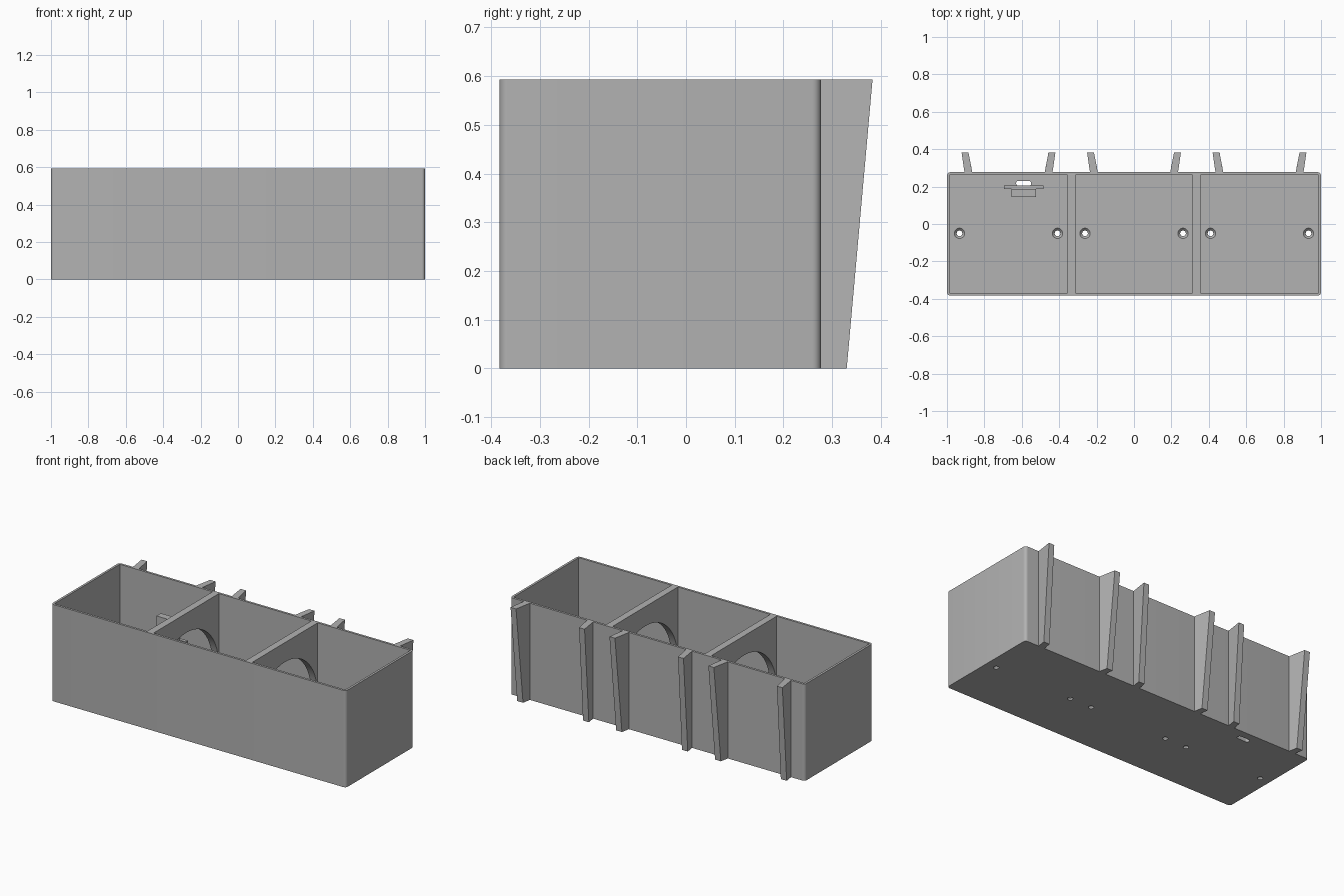
import bpy, bmesh, math
from mathutils import Vector

if "Cube" in bpy.data.objects:
    bpy.data.objects.remove(bpy.data.objects["Cube"])

H = 0.593                    # overall height
Y0, Y1 = -0.383, 0.277       # tray front and back
WALL, FLOOR = 0.014, 0.025

grey = bpy.data.materials.new("plain grey")
grey.diffuse_color = (0.445, 0.445, 0.445, 1)
grey.use_nodes = True
grey.node_tree.nodes["Principled BSDF"].inputs["Base Color"].default_value = grey.diffuse_color


def prism(name, pts, direction):
    """Extrude a closed outline of 3D points along a vector."""
    bm = bmesh.new()
    face = bm.faces.new([bm.verts.new(p) for p in pts])
    ext = bmesh.ops.extrude_face_region(bm, geom=[face])
    moved = [v for v in ext["geom"] if isinstance(v, bmesh.types.BMVert)]
    bmesh.ops.translate(bm, verts=moved, vec=Vector(direction))
    bmesh.ops.recalc_face_normals(bm, faces=bm.faces[:])
    me = bpy.data.meshes.new(name)
    bm.to_mesh(me)
    bm.free()
    me.materials.append(grey)
    ob = bpy.data.objects.new(name, me)
    bpy.context.collection.objects.link(ob)
    return ob


def box(name, x0, x1, y0, y1, z0, z1):
    return prism(name, [(x0, y0, z0), (x1, y0, z0), (x1, y1, z0), (x0, y1, z0)], (0, 0, z1 - z0))


def rounded_outline(x0, x1, y0, y1, r, z, steps=6):
    pts = []
    corners = [(x1 - r, y1 - r), (x0 + r, y1 - r), (x0 + r, y0 + r), (x1 - r, y0 + r)]
    for k, (cx, cy) in enumerate(corners):
        for i in range(steps + 1):
            a = math.pi / 2 * (k + i / steps)
            pts.append((cx + r * math.cos(a), cy + r * math.sin(a), z))
    return pts


def cone(name, x, y, z0, z1, r0, r1):
    bpy.ops.mesh.primitive_cone_add(vertices=32, radius1=r0, radius2=r1, depth=z1 - z0,
                                    location=(x, y, (z0 + z1) / 2))
    ob = bpy.context.object
    ob.name = name
    return ob


def cut(target, cutter):
    mod = target.modifiers.new("cut", "BOOLEAN")
    mod.operation, mod.solver, mod.object = "DIFFERENCE", "EXACT", cutter
    bpy.context.view_layer.objects.active = target
    bpy.ops.object.modifier_apply(modifier=mod.name)
    bpy.data.objects.remove(cutter)


# Open tray with softly rounded upright corners
tray = prism("tray", rounded_outline(-1, 1, Y0, Y1, 0.018, 0), (0, 0, H))
cut(tray, box("tray_cutter", -1 + WALL, 1 - WALL, Y0 + WALL, Y1 - WALL, FLOOR, H + 0.1))

# Countersunk screw holes, two per compartment
for cx in (-0.671, 0, 0.671):
    for side in (-1, 1):
        x = cx + side * 0.262
        cut(tray, cone("hole_cutter", x, -0.05, -0.05, 0.1, 0.015, 0.015))
        cut(tray, cone("sink_cutter", x, -0.05, 0.01, 0.0275, 0.014, 0.030))

# Cable slot through the floor
cut(tray, prism("slot_cutter", rounded_outline(-0.63, -0.55, 0.203, 0.231, 0.013, -0.05), (0, 0, 0.15)))

# Two dividers, each with a large arched opening
CY, CZ, R = -0.053, 0.162, 0.312
a0 = math.asin((FLOOR - 0.002 - CZ) / R)
arch = []
for i in range(49):
    a = a0 + (math.pi - 2 * a0) * i / 48
    arch.append((CY + R * math.cos(a), CZ + R * math.sin(a)))
yb, yf, zb = Y1 - WALL + 0.004, Y0 + WALL - 0.004, FLOOR - 0.002
profile = [(yf, zb), (yf, H), (yb, H), (yb, zb)] + arch
dividers = []
for i, side in enumerate((-1, 1)):
    x = side * 0.335
    dividers.append(prism(f"divider_{i + 1}", [(x - 0.0215, y, z) for y, z in profile], (0.043, 0, 0)))

# Holder standing by the cable slot: a broad low plate with a taller block in front
box("holder_plate", -0.695, -0.485, 0.187, 0.207, FLOOR - 0.002, 0.28)
box("holder_block", -0.655, -0.525, 0.145, 0.188, FLOOR - 0.002, 0.41)

# Back ribs: splayed pairs whose rear edge leans outward toward the top
n = 0
for cx in (-0.671, 0, 0.671):
    for s in (-1, 1):
        n += 1
        inner, outer = 0.193, 0.235
        low = [(inner, Y1 - 0.003), (outer, Y1 - 0.003), (0.243, 0.33), (0.2035, 0.33)]
        rib = prism(f"back_rib_{n}", [(cx + s * u, y, 0) for u, y in low], (0, 0, H))
        for v in rib.data.vertices:
            if v.co.z > 0.1 and v.co.y > 0.3:
                v.co.y = 0.383
                v.co.x = cx + s * (0.251 if abs(v.co.x - cx) > 0.22 else 0.214)

# Smooth the curved surfaces, keeping hard edges
for ob in [tray] + dividers:
    bpy.ops.object.select_all(action="DESELECT")
    ob.select_set(True)
    bpy.context.view_layer.objects.active = ob
    bpy.ops.object.shade_smooth_by_angle(angle=math.radians(30))
